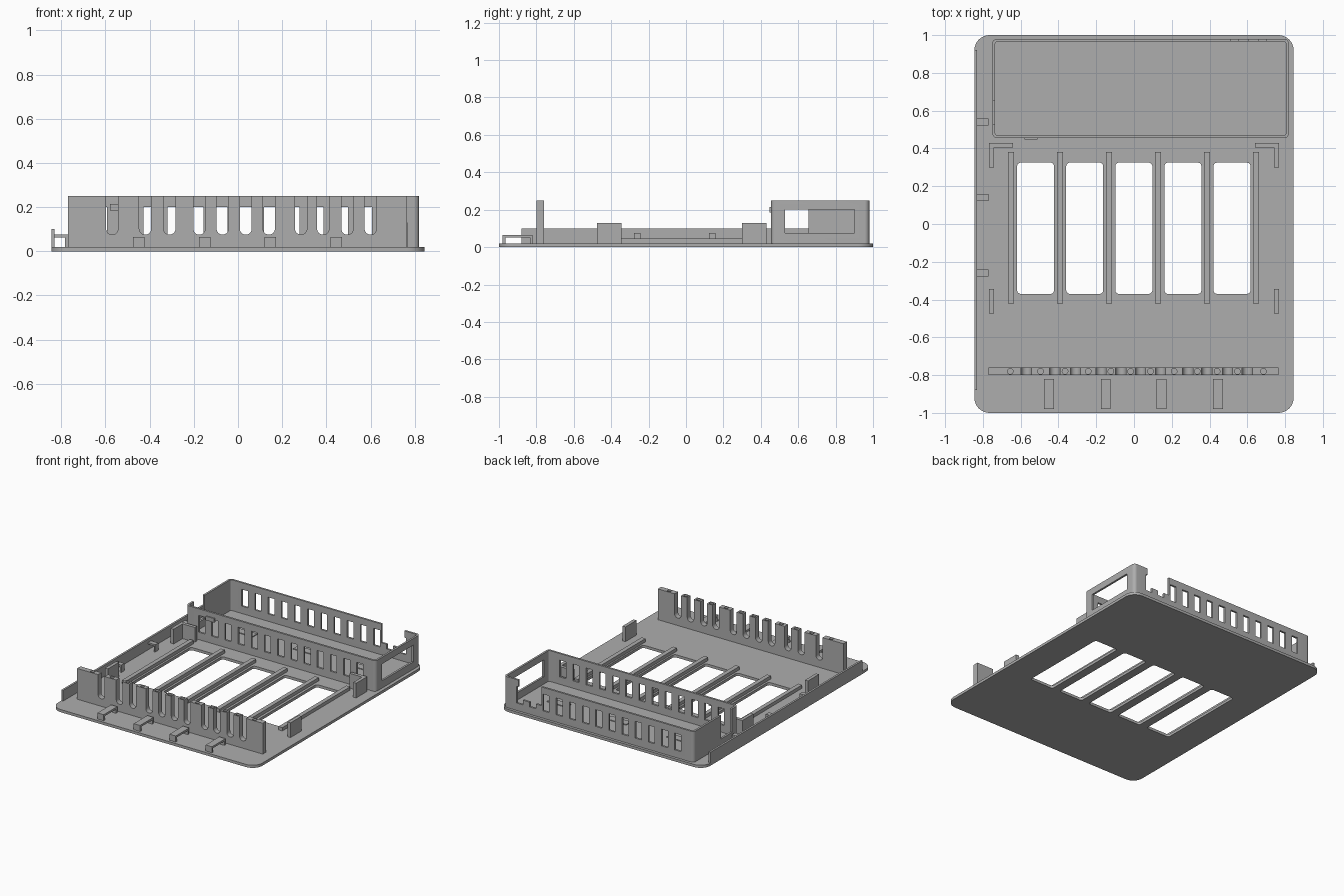
import bpy, bmesh, math
from mathutils import Matrix, Vector

if "Cube" in bpy.data.objects:
    bpy.data.objects.remove(bpy.data.objects["Cube"])

grey = bpy.data.materials.new("plain_grey")
grey.use_nodes = True
COLOUR = (0.42, 0.42, 0.42, 1)
grey.diffuse_color = COLOUR
grey.node_tree.nodes["Principled BSDF"].inputs["Base Color"].default_value = COLOUR


def add_box(bm, x, y, z, radius=0.0):
    """Box from three (low, high) ranges, with optional rounded upright edges."""
    size = Vector((x[1] - x[0], y[1] - y[0], z[1] - z[0]))
    mid = Vector((sum(x) / 2, sum(y) / 2, sum(z) / 2))
    made = bmesh.ops.create_cube(bm, size=1, matrix=Matrix.LocRotScale(mid, None, size))
    if radius:
        edges = {e for v in made["verts"] for e in v.link_edges
                 if abs(e.verts[0].co.z - e.verts[1].co.z) > 1e-4}
        bmesh.ops.bevel(bm, geom=list(edges), offset=radius, segments=8,
                        profile=0.5, affect='EDGES')


def add_rod(bm, loc, radius, depth, along_y=False):
    turn = Matrix.Rotation(math.pi / 2, 4, 'X') if along_y else Matrix()
    bmesh.ops.create_cone(bm, cap_ends=True, segments=24, radius1=radius, radius2=radius,
                          depth=depth, matrix=Matrix.Translation(loc) @ turn)


def finish(name, bm):
    mesh = bpy.data.meshes.new(name)
    bm.to_mesh(mesh)
    bm.free()
    obj = bpy.data.objects.new(name, mesh)
    bpy.context.collection.objects.link(obj)
    mesh.materials.append(grey)
    return obj


def box(name, *args):
    bm = bmesh.new()
    add_box(bm, *args)
    return finish(name, bm)


def cut(obj, bm):
    """Subtract the solids in bm from obj, then discard them."""
    tool = finish("cutter", bm)
    tool.hide_render = True
    mod = obj.modifiers.new("cut", 'BOOLEAN')
    mod.operation, mod.solver, mod.use_self, mod.object = 'DIFFERENCE', 'EXACT', True, tool
    with bpy.context.temp_override(object=obj, active_object=obj):
        bpy.ops.object.modifier_apply(modifier=mod.name)
    bpy.data.objects.remove(tool)


FLOOR = 0.02
BED = FLOOR - 0.004     # parts sink slightly into the plate

# Base plate with five long openings
plate = box("base_plate", (-0.845, 0.845), (-1, 1), (0, FLOOR), 0.08)
bm = bmesh.new()
for i in range(5):
    x = -0.521 + 0.26 * i
    add_box(bm, (x - 0.098, x + 0.098), (-0.37, 0.325), (-0.1, 0.1), 0.02)
cut(plate, bm)

# Rails beside the openings
for i in range(6):
    x = -0.65 + 0.259 * i
    box("rail", (x - 0.016, x + 0.016), (-0.42, 0.38), (BED, 0.045))

# Cable comb with round-bottomed slots and blind pin holes
comb = box("cable_comb", (-0.77, 0.765), (-0.80, -0.76), (BED, 0.25))
slots = [-0.57, -0.42, -0.31, -0.175, -0.07, 0.035, 0.14, 0.285, 0.385, 0.495, 0.60]
bm = bmesh.new()
for x in slots:
    add_box(bm, (x - 0.027, x + 0.027), (-0.9, -0.7), (0.102, 0.4))
    add_rod(bm, (x, -0.78, 0.102), 0.027, 0.2, True)
cut(comb, bm)
bm = bmesh.new()
ends = [-0.74] + slots + [0.77]
for a, b in zip(ends, ends[1:]):
    add_rod(bm, ((a + b) / 2, -0.78, 0.25), 0.015, 0.1)
cut(comb, bm)

# Front tie bridges
for x in (-0.45, -0.15, 0.145, 0.445):
    span = (x - 0.026, x + 0.026)
    box("tie_bridge_top", span, (-0.98, -0.82), (0.05, 0.065))
    for y in (-0.98, -0.835):
        box("tie_bridge_leg", span, (y, y + 0.015), (BED, 0.055))

# Low side wall with its hooks
box("side_wall", (-0.845, -0.83), (-0.88, 0.92), (BED, 0.1))
for y in (-0.26, 0.14, 0.54):
    span = (y - 0.018, y + 0.018)
    box("side_hook_top", (-0.835, -0.77), span, (0.063, 0.075))
    box("side_hook_leg", (-0.782, -0.77), span, (BED, 0.07))

# Corner holders
for s in (-1, 1):
    def holder(name, x, y):
        box(name, tuple(sorted((s * x[0], s * x[1]))), y, (BED, 0.13))
    holder("front_holder", (0.742, 0.767), (-0.475, -0.345))
    holder("back_holder_side", (0.742, 0.767), (0.30, 0.43))
    holder("back_holder_end", (0.64, 0.767), (0.405, 0.43))

# Open-topped rear tray
tray = box("rear_tray", (-0.75, 0.82), (0.455, 0.98), (BED, 0.25), 0.025)
bm = bmesh.new()
add_box(bm, (-0.735, 0.805), (0.47, 0.965), (-0.1, 0.5), 0.012)
cut(tray, bm)
bm = bmesh.new()
for i in range(-6, 7):      # vents through both long walls
    x = 0.035 + 0.109 * i
    add_box(bm, (x - 0.026, x + 0.026), (0.3, 1.2), (0.075, 0.2))
cut(tray, bm)
bm = bmesh.new()
add_box(bm, (0.7, 0.9), (0.53, 0.90), (0.075, 0.2))        # end window
add_box(bm, (-0.9, -0.7), (0.53, 0.655), (0.075, 0.4))     # end notch
add_box(bm, (0.51, 0.70), (0.9, 1.2), (0.11, 0.4))         # back notch
cut(tray, bm)
box("tray_catch", (-0.58, -0.51), (0.447, 0.46), (0.185, 0.215))

# Pads on the tray floor
for x in (-0.445, 0.05, 0.545):
    box("tray_pad", (x - 0.08, x + 0.08), (0.695, 0.75), (BED, 0.026))

for obj in bpy.data.objects:
    if obj.type == 'MESH' and obj.data.materials and obj.data.materials[0] == grey:
        bpy.ops.object.select_all(action='DESELECT')
        obj.select_set(True)
        bpy.context.view_layer.objects.active = obj
        bpy.ops.object.shade_smooth_by_angle(angle=math.radians(30))
